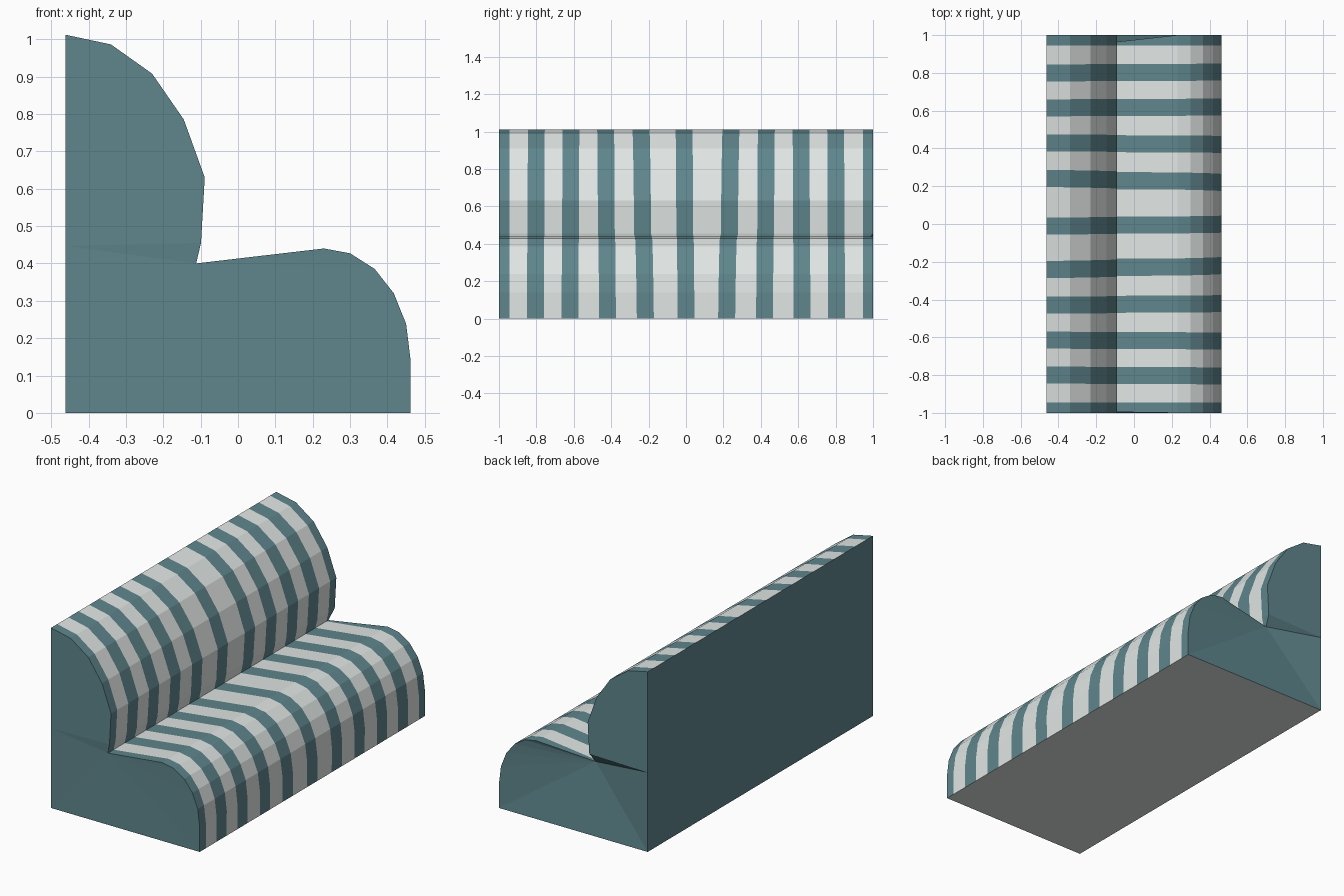
import bpy, bmesh

if "Cube" in bpy.data.objects:
    bpy.data.objects.remove(bpy.data.objects["Cube"])


def material(name, rgb):
    m = bpy.data.materials.new(name)
    m.diffuse_color = (*rgb, 1)
    m.use_nodes = True
    m.node_tree.nodes["Principled BSDF"].inputs["Base Color"].default_value = m.diffuse_color
    return m


MATS = [material("teal fabric", (0.114, 0.238, 0.264)),
        material("pale fabric", (0.75, 0.79, 0.78))]
TEAL, PALE = range(2)

# Upholstery outlines in x, z
CREASE = (-0.112, 0.40)
BACK_CORNER = (-0.462, 0.447)
seat_path = [(0.462, 0), (0.462, 0.14), (0.45, 0.238), (0.417, 0.32), (0.366, 0.385),
             (0.30, 0.427), (0.23, 0.44), CREASE]
rest_path = [CREASE, (-0.099, 0.455), (-0.089, 0.63), (-0.145, 0.785),
             (-0.23, 0.908), (-0.34, 0.986), (-0.462, 1.012)]

# Stripe edges for one half, at the seat front and at the top of the backrest
FRONT = [0.045, 0.172, 0.263, 0.375, 0.465, 0.575, 0.665, 0.76, 0.85, 0.945, 1]
TOP = [0.045, 0.196, 0.287, 0.385, 0.475, 0.57, 0.66, 0.755, 0.845, 0.945, 1]


def stripe_edges(t):
    half = [a + (b - a) * t for a, b in zip(FRONT, TOP)]
    ys = [-y for y in reversed(half)] + half
    # the middle stripe drifts slightly towards the top
    ys[10] -= 0.011 * t
    ys[11] -= 0.011 * t
    return ys


def striped_sheet(bm, path, t0, t1):
    """Extrude the outline along y, one face per stripe; returns the vertex rows."""
    rows = []
    for i, (x, z) in enumerate(path):
        ys = stripe_edges(t0 + (t1 - t0) * i / (len(path) - 1))
        if (x, z) == CREASE:
            ys[0], ys[-1] = -0.995, 0.962
        rows.append([bm.verts.new((x, y, z)) for y in ys])
    for a, b in zip(rows, rows[1:]):
        for j in range(len(a) - 1):
            f = bm.faces.new((a[j], a[j + 1], b[j + 1], b[j]))
            f.material_index = TEAL if j % 2 == 0 else PALE
    return rows


def row(bm, x, z):
    return [bm.verts.new((x, y, z)) for y in stripe_edges(0)]


def plain_sheet(bm, a, b, mat):
    for j in range(len(a) - 1):
        bm.faces.new((a[j], a[j + 1], b[j + 1], b[j])).material_index = mat


def finish(bm, name):
    bmesh.ops.recalc_face_normals(bm, faces=bm.faces[:])
    me = bpy.data.meshes.new(name)
    bm.to_mesh(me)
    bm.free()
    for m in MATS:
        me.materials.append(m)
    ob = bpy.data.objects.new(name, me)
    bpy.context.collection.objects.link(ob)


# Seat base, its ends fanned out from the crease
bm = bmesh.new()
rows = striped_sheet(bm, seat_path, 0, 0.5)
mid, heel, corner = row(bm, -0.165, 0), row(bm, -0.462, 0), row(bm, *BACK_CORNER)
plain_sheet(bm, rows[0], mid, PALE)
plain_sheet(bm, mid, heel, PALE)
plain_sheet(bm, heel, corner, TEAL)
for e in (0, -1):
    rim = [corner[e], heel[e], mid[e]] + [r[e] for r in rows[:-1]]
    for a, b in zip(rim, rim[1:]):
        bm.faces.new((rows[-1][e], a, b))
finish(bm, "seat")

# Backrest, with a slanted wedge at each end above the crease
bm = bmesh.new()
rows = striped_sheet(bm, rest_path, 0.5, 1)
corner = row(bm, *BACK_CORNER)
plain_sheet(bm, rows[-1], corner, TEAL)
plain_sheet(bm, corner, rows[0], TEAL)
for e in (0, -1):
    bm.faces.new([r[e] for r in rows[1:]] + [corner[e]])
    bm.faces.new((corner[e], rows[0][e], rows[1][e]))
finish(bm, "backrest")
